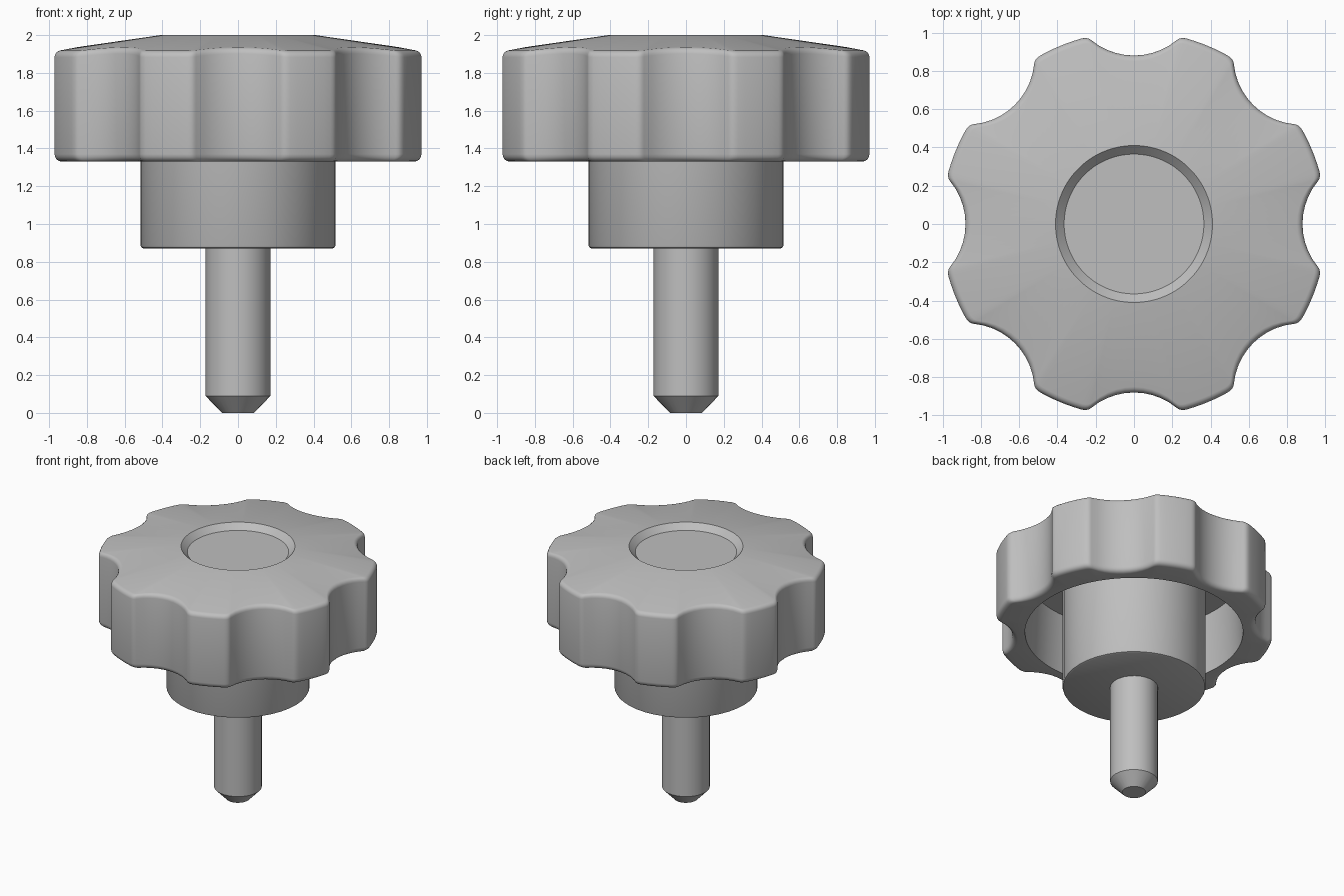
import bpy, bmesh, math
from mathutils import Vector

cube = bpy.data.objects.get("Cube")
if cube:
    bpy.data.objects.remove(cube, do_unlink=True)

GREY = (0.52, 0.52, 0.52, 1)
mat = bpy.data.materials.new("plain grey")
mat.use_nodes = True
mat.diffuse_color = GREY
mat.node_tree.nodes["Principled BSDF"].inputs["Base Color"].default_value = GREY


def loft(name, rings):
    """Skin a stack of equal-length point rings and cap both ends."""
    bm = bmesh.new()
    loops = [[bm.verts.new(p) for p in ring] for ring in rings]
    n = len(loops[0])
    for a, b in zip(loops, loops[1:]):
        for i in range(n):
            j = (i + 1) % n
            bm.faces.new((a[i], a[j], b[j], b[i]))
    bm.faces.new(loops[0])
    bm.faces.new(loops[-1])
    bmesh.ops.recalc_face_normals(bm, faces=bm.faces)
    mesh = bpy.data.meshes.new(name)
    bm.to_mesh(mesh)
    bm.free()
    mesh.materials.append(mat)
    obj = bpy.data.objects.new(name, mesh)
    bpy.context.collection.objects.link(obj)
    bpy.ops.object.select_all(action='DESELECT')
    obj.select_set(True)
    bpy.context.view_layer.objects.active = obj
    bpy.ops.object.shade_smooth_by_angle(angle=math.radians(32))
    return obj


def circle(r, z, angles):
    return [(r * math.cos(a), r * math.sin(a), z) for a in angles]


def lathe(name, profile, n):
    angles = [math.tau * i / n for i in range(n)]
    return loft(name, [circle(r, z, angles) for r, z in profile])


# Grip outline: eight lobes with a round finger scallop between each pair
LOBES, RADIUS, SCALLOP, FLOOR = 8, 1.007, 0.35, 0.88
centre = FLOOR + SCALLOP
step = math.tau / LOBES
edge = math.acos((RADIUS**2 + centre**2 - SCALLOP**2) / (2 * RADIUS * centre))
corner = Vector((RADIUS * math.cos(edge), RADIUS * math.sin(edge)))
sweep = math.atan2(corner.y, centre - corner.x)
scallop_end, lobe_start = sweep * 0.9, edge + 0.035


def on_scallop(t):
    return Vector((centre - SCALLOP * math.cos(t), SCALLOP * math.sin(t)))


def on_lobe(t):
    return Vector((RADIUS * math.cos(t), RADIUS * math.sin(t)))


half = [on_scallop(scallop_end * i / 5) for i in range(6)]
a, b = half[-1], on_lobe(lobe_start)
for t in (0.25, 0.5, 0.75):
    half.append(a * (1 - t)**2 + corner * 2 * t * (1 - t) + b * t * t)
half += [on_lobe(lobe_start + (step / 2 - lobe_start) * i / 3) for i in range(4)]
polar = [(math.atan2(p.y, p.x), p.length) for p in half]
period = polar + [(step - t, r) for t, r in polar[-2:0:-1]]
outline = [(t + k * step, r) for k in range(LOBES) for t, r in period]
angles = [t for t, r in outline]


def crown(r):
    return 2 - 0.145 * (r - 0.41)


def grip_ring(inset, height):
    return [((r - inset) * math.cos(t), (r - inset) * math.sin(t), height(r - inset))
            for t, r in outline]


# Grip: dished top, shallow conical crown, rounded edges and hollow underside
BASE, ROUND_TOP, ROUND_BASE = 1.33, 0.03, 0.04
rings = [circle(0.365, 1.955, angles), circle(0.41, 2, angles)]
for i in range(5):
    q = math.pi / 2 * i / 4
    rings.append(grip_ring(ROUND_TOP * (1 - math.sin(q)),
                           lambda r, q=q: crown(r) - ROUND_TOP * (1 - math.cos(q))))
for i in range(5):
    q = math.pi / 2 * i / 4
    rings.append(grip_ring(ROUND_BASE * (1 - math.cos(q)),
                           lambda r, q=q: BASE + ROUND_BASE * (1 - math.sin(q))))
rings += [circle(0.785, BASE, angles), circle(0.765, 1.8, angles)]
loft("grip", rings)

# Hub under the grip
lathe("hub", [(0.5, 0.87), (0.511, 0.875), (0.516, 0.886), (0.516, 1.85)], 40)

# Shaft with chamfered tip
lathe("shaft", [(0.085, 0), (0.172, 0.09), (0.172, 0.9)], 28)
